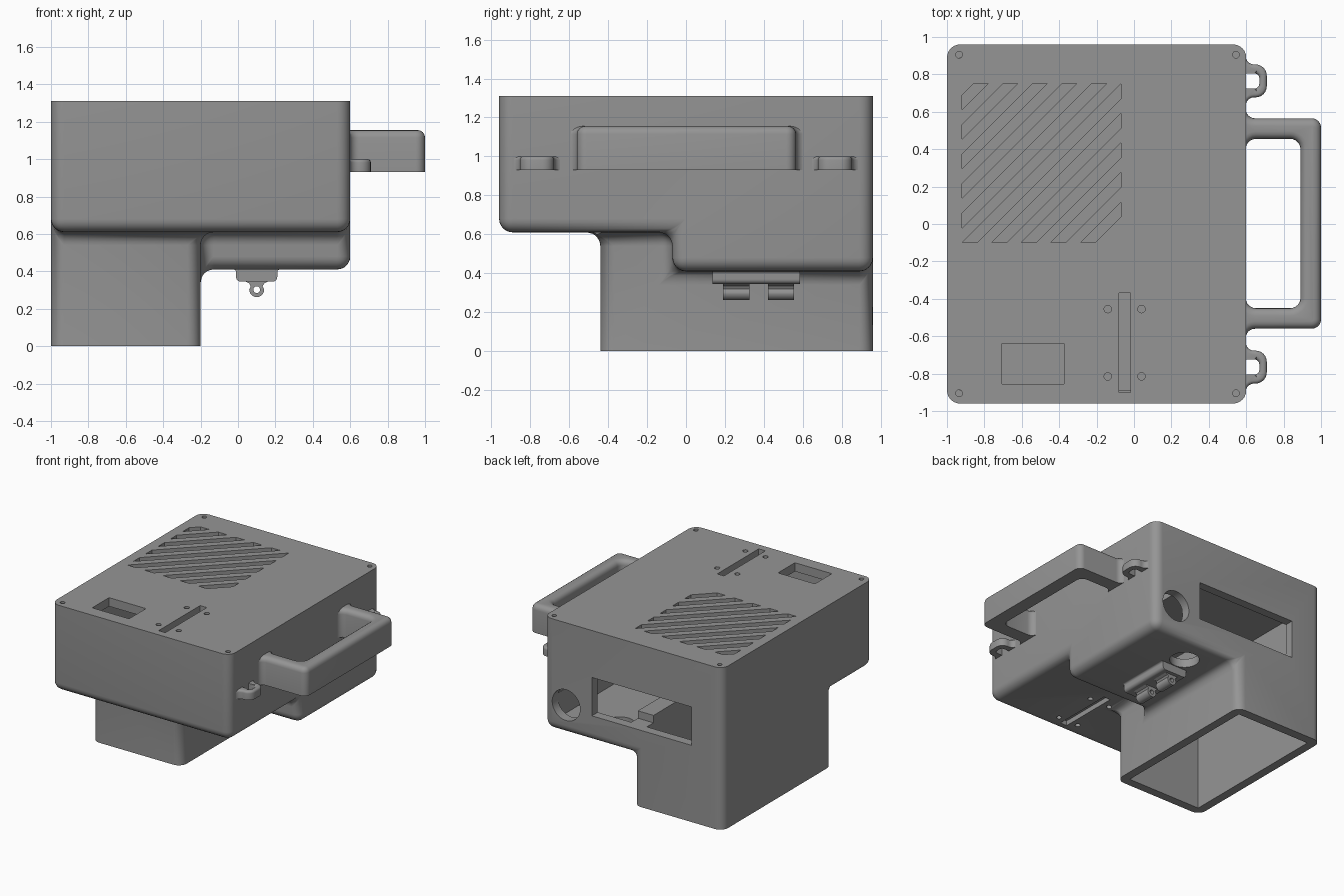
import bpy, bmesh, math
from mathutils import Vector

if "Cube" in bpy.data.objects:
    bpy.data.objects.remove(bpy.data.objects["Cube"])

grey = bpy.data.materials.new("plain grey")
grey.diffuse_color = (0.3, 0.3, 0.3, 1)
grey.use_nodes = True
grey.node_tree.nodes["Principled BSDF"].inputs["Base Color"].default_value = grey.diffuse_color


def finish(name, bm):
    bmesh.ops.recalc_face_normals(bm, faces=bm.faces)
    me = bpy.data.meshes.new(name)
    bm.to_mesh(me)
    bm.free()
    ob = bpy.data.objects.new(name, me)
    bpy.context.collection.objects.link(ob)
    me.materials.append(grey)
    return ob


def activate(ob):
    bpy.ops.object.select_all(action='DESELECT')
    ob.select_set(True)
    bpy.context.view_layer.objects.active = ob


def smooth(ob):
    activate(ob)
    bpy.ops.object.shade_smooth_by_angle(angle=math.radians(32))


def prism(name, pts, lo, hi, axis='z', bevel=0.0, bevel_from=-9):
    """Extrude an outline; optionally round the top rim where x > bevel_from."""
    put = {'z': lambda a, b, h: (a, b, h), 'y': lambda a, b, h: (a, h, b)}[axis]
    bm = bmesh.new()
    bot = [bm.verts.new(put(a, b, lo)) for a, b in pts]
    top = [bm.verts.new(put(a, b, hi)) for a, b in pts]
    bm.faces.new(bot)
    cap = bm.faces.new(top)
    n = len(pts)
    for i in range(n):
        j = (i + 1) % n
        bm.faces.new((bot[i], bot[j], top[j], top[i]))
    bmesh.ops.recalc_face_normals(bm, faces=bm.faces)
    if bevel:
        rim = [e for e in cap.edges if min(v.co.x for v in e.verts) > bevel_from]
        bmesh.ops.bevel(bm, geom=rim, offset=bevel, segments=4, profile=0.5,
                        affect='EDGES', clamp_overlap=False)
    return finish(name, bm)


def rect(x0, x1, y0, y1):
    return [(x0, y0), (x1, y0), (x1, y1), (x0, y1)]


def circle(cx, cy, r, n=32):
    return [(cx + r * math.cos(2 * math.pi * i / n),
             cy + r * math.sin(2 * math.pi * i / n)) for i in range(n)]


def rounded(corners, n=6):
    """Outline with right-angle corners (x, y, radius) turned into arcs."""
    out = []
    for i, (x, y, r) in enumerate(corners):
        p = Vector((x, y))
        if r == 0:
            out.append((x, y))
            continue
        a = (Vector(corners[i - 1][:2]) - p).normalized() * r
        b = (Vector(corners[(i + 1) % len(corners)][:2]) - p).normalized() * r
        for k in range(n + 1):
            t = math.pi / 2 * k / n
            out.append(tuple(p + a * (1 - math.sin(t)) + b * (1 - math.cos(t))))
    return out


def cut(ob, cutter):
    mod = ob.modifiers.new("cut", 'BOOLEAN')
    mod.operation, mod.solver, mod.object = 'DIFFERENCE', 'EXACT', cutter
    activate(ob)
    bpy.ops.object.modifier_apply(modifier=mod.name)
    bpy.data.objects.remove(cutter)


# Housing: main block, stepped block and leg as one rounded solid
X, Y, Z = [-1, -.2, .6], [-.96, -.44, -.07, .96], [0, .41, .61, 1.31]


def solid(i, j, k):
    if not (0 <= i < 2 and 0 <= j < 3 and 0 <= k < 3):
        return False
    return k == 2 or (i == 0 and j >= 1) or (i == 1 and j == 2 and k == 1)


bm = bmesh.new()
for i in range(2):
    for j in range(3):
        for k in range(3):
            if not solid(i, j, k):
                continue
            for ax in range(3):
                for s in (0, 1):
                    near = [i, j, k]
                    near[ax] += 2 * s - 1
                    if solid(*near):
                        continue
                    quad = []
                    for u, v in ((0, 0), (1, 0), (1, 1), (0, 1)):
                        c = [i, j, k]
                        c[ax] += s
                        c[(ax + 1) % 3] += u
                        c[(ax + 2) % 3] += v
                        quad.append(bm.verts.new((X[c[0]], Y[c[1]], Z[c[2]])))
                    bm.faces.new(quad)
bmesh.ops.remove_doubles(bm, verts=bm.verts, dist=1e-4)
bmesh.ops.recalc_face_normals(bm, faces=bm.faces)
bmesh.ops.dissolve_limit(bm, angle_limit=0.01, verts=bm.verts, edges=bm.edges)
soft = [e for e in bm.edges
        if not any(all(abs(v.co.z - h) < 1e-4 for v in e.verts) for h in (0, 1.31))]
bmesh.ops.bevel(bm, geom=soft, offset=0.07, segments=6, profile=0.5,
                affect='EDGES', clamp_overlap=False)
housing = finish("housing", bm)

# Hollow interior, leg open at the bottom
cut(housing, prism("cavity", rect(-.93, .53, -.89, .89), .68, 1.24))
cut(housing, prism("cavity", rect(-.93, -.27, -.37, .885), -.1, .75))
cut(housing, prism("cavity", rect(-.13, .525, 0, .885), .48, .75))

# Back window and round port, cable hole under the step
cut(housing, prism("window", rect(-.72, .17, .62, .93), .8, 1.1, 'y'))
cut(housing, prism("port", circle(.4, .645, .125), .8, 1.1, 'y'))
cut(housing, prism("cable_hole", circle(.1, .70, .11), .3, .55))

# Lid openings: display, slider slot and screw holes
cut(housing, prism("display", rect(-.705, -.375, -.855, -.64), 1.1, 1.4))
for lo, hi in ((1.1, 1.4), (.5, .65)):
    cut(housing, prism("slot", rect(-.08, -.02, -.9 if lo > 1 else -.87, -.37), lo, hi))
    for x in (-.14, .04):
        for y in (-.815, -.455):
            cut(housing, prism("slot_screw", circle(x, y, .02, 16), lo, hi))
for x in (-.935, .545):
    for y in (-.905, .905):
        cut(housing, prism("lid_screw", circle(x, y, .018, 16), 1.2, 1.4))

# Diagonal vents clipped to a square
x0, x1, y0, y1 = -.92, -.07, -.10, .75
for k in range(-5, 5):
    a = -.819 + .158 * k
    b = a + .079
    pts = []
    for c in (a, b):
        lo_x, hi_x = max(x0, y0 + c), min(x1, y1 + c)
        ends = [(lo_x, lo_x - c), (hi_x, hi_x - c)]
        pts += ends if c == a else ends[::-1]
    cut(housing, prism("vent", pts, 1.1, 1.4))
smooth(housing)

# Panel behind the vents
prism("vent_panel", rect(-.95, -.04, -.13, .78), 1.15, 1.235)

# Carrying handle with flared roots
W = .597
handle = rounded([(.55, .625, 0), (W, .625, 0), (W, .565, .05), (1, .565, .05),
                  (1, -.56, .05), (W, -.56, .05), (W, -.62, 0), (.55, -.62, 0),
                  (.55, -.39, 0), (W, -.39, 0), (W, -.45, .055), (.89, -.45, .055),
                  (.89, .455, .055), (W, .455, .055), (W, .395, 0), (.55, .395, 0)])
smooth(prism("handle", handle, .93, 1.155, bevel=.04, bevel_from=W + .0002))

# Strap loops at both ends of the handle side
for side, c in (("front", -.765), ("back", .765)):
    loop = rounded([(.55, c + .135, 0), (W, c + .135, 0), (W, c + .088, .045),
                    (.71, c + .088, .06), (.71, c - .088, .06), (W, c - .088, .045),
                    (W, c - .135, 0), (.55, c - .135, 0), (.55, c - .04, 0),
                    (.67, c - .04, .025), (.67, c + .04, .025), (.55, c + .04, 0)])
    smooth(prism(side + "_strap_loop", loop, .93, 1.0, bevel=.018, bevel_from=W + .0002))

# Hinge mount under the step, with two pierced lugs
mount = rounded([(-.03, .42, 0), (-.03, .41, 0), (-.01, .41, .015), (-.01, .345, .025),
                 (.21, .345, .025), (.21, .41, .015), (.23, .41, 0), (.23, .42, 0)])
smooth(prism("hinge_mount", mount, .135, .585, 'y'))
lug = [(.04, .36), (.04, .345), (.06, .335), (.068, .32)]
lug += [(.1 + .04 * math.cos(t), .302 + .04 * math.sin(t))
        for t in (math.radians(180 + 15 * i) for i in range(13))]
lug += [(.132, .32), (.14, .335), (.16, .345), (.16, .36)]
for n, (a, b) in enumerate(((.19, .325), (.42, .555))):
    ob = prism("hinge_lug_%d" % (n + 1), lug, a, b, 'y')
    cut(ob, prism("pin_hole", circle(.1, .302, .018, 20), 0, .8, 'y'))
    smooth(ob)
